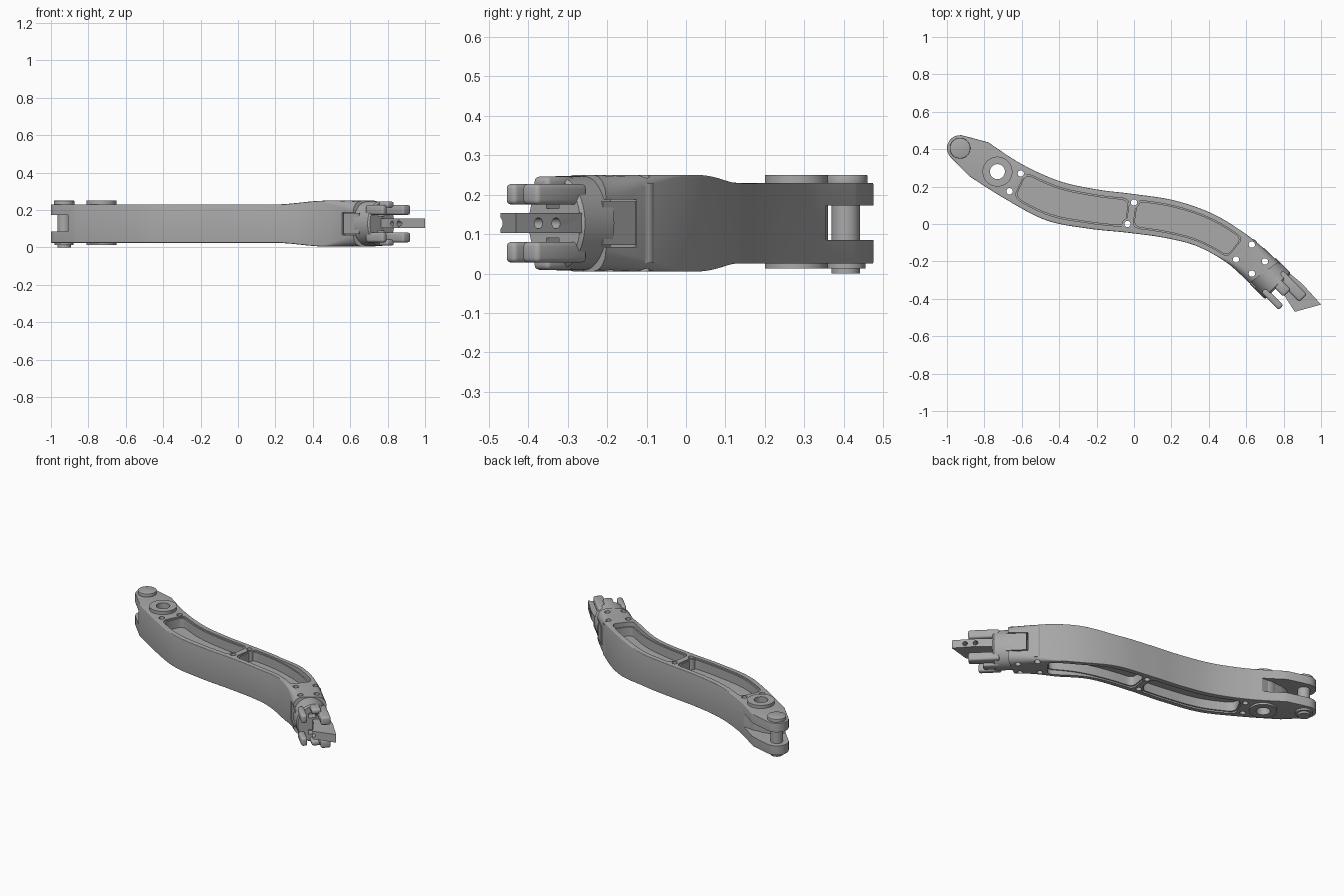
import bpy, bmesh, math
from mathutils import Matrix, Vector

old = bpy.data.objects.get("Cube")
if old:
    bpy.data.objects.remove(old, do_unlink=True)

steel = bpy.data.materials.new("satin_grey")
steel.use_nodes = True
GREY = (0.4, 0.4, 0.4, 1)
steel.diffuse_color = GREY
steel.node_tree.nodes["Principled BSDF"].inputs["Base Color"].default_value = GREY

MID = 0.1275                                   # mid height of the arm
TILT = Matrix.Rotation(math.radians(-45), 4, "Z")  # frame of the hub end
FLAT = Matrix.Identity(4)


def finish(bm, name, frame=FLAT):
    bmesh.ops.recalc_face_normals(bm, faces=bm.faces)
    bm.transform(frame)
    mesh = bpy.data.meshes.new(name)
    bm.to_mesh(mesh)
    bm.free()
    mesh.materials.append(steel)
    ob = bpy.data.objects.new(name, mesh)
    bpy.context.collection.objects.link(ob)
    return ob


def loft(rings, name, frame=FLAT):
    bm = bmesh.new()
    vs = [[bm.verts.new(p) for p in ring] for ring in rings]
    for a, b in zip(vs, vs[1:]):
        for i in range(len(a)):
            j = (i + 1) % len(a)
            bm.faces.new((a[i], a[j], b[j], b[i]))
    bm.faces.new(vs[0])
    bm.faces.new(vs[-1])
    return finish(bm, name, frame)


def prism(name, pts, z0, z1, frame=FLAT):
    return loft([[(x, y, z) for x, y in pts] for z in (z0, z1)], name, frame)


def disc(name, x, y, r, z0, z1, n=40):
    ring = [(x + r * math.cos(k * math.tau / n), y + r * math.sin(k * math.tau / n)) for k in range(n)]
    return prism(name, ring, z0, z1)


def box(name, a0, a1, p0, p1, z0, z1, frame=TILT):
    return prism(name, [(a0, p0), (a1, p0), (a1, p1), (a0, p1)], z0, z1, frame)


def modify(ob, mod):
    bpy.context.view_layer.objects.active = ob
    bpy.ops.object.modifier_apply(modifier=mod.name)


def combine(ob, other, op="DIFFERENCE"):
    mod = ob.modifiers.new("cut", "BOOLEAN")
    mod.operation, mod.object, mod.solver = op, other, "EXACT"
    modify(ob, mod)
    bpy.data.objects.remove(other, do_unlink=True)


def bevel(ob, width, segments=3):
    mod = ob.modifiers.new("round", "BEVEL")
    mod.width, mod.segments = width, segments
    modify(ob, mod)
    return ob


# Paired edge points of the S-shaped arm, back edge and front edge
BACK = [(-.78, .437), (-.6, .32), (-.4, .23), (-.2, .185), (0, .16),
        (.22, .125), (.43, .05), (.62, -.07), (.773, -.203)]
FRONT = [(-.88, .255), (-.69, .135), (-.47, .02), (-.24, -.025), (-.03, -.047),
         (.17, -.075), (.34, -.12), (.5, -.21), (.617, -.317)]


def spline(pts, t):
    i = min(int(t), len(pts) - 2)
    f = t - i
    p = [Vector(pts[max(0, min(len(pts) - 1, i + k))]) for k in (-1, 0, 1, 2)]
    return 0.5 * (2 * p[1] + (p[2] - p[0]) * f + (2 * p[0] - 5 * p[1] + 4 * p[2] - p[3]) * f * f
                  + (3 * p[1] - p[0] - 3 * p[2] + p[3]) * f ** 3)


def ramp(v, lo, hi):
    s = max(0, min(1, (v - lo) / (hi - lo)))
    return s * s * (3 - 2 * s)


def section(b, f, c):
    # Rounded rectangle standing across the arm
    ring = []
    along = (b - f).normalized()
    for end, sz, flip in ((b, 1, 0), (f, 1, 1), (f, -1, 0), (b, -1, 1)):
        out = along if end is b else -along
        h = .1025 + .02 * ramp(end.x, .2, .47)
        for k in range(5):
            a = math.pi / 2 * (1 - k / 4 if flip else k / 4)
            q = end - out * c * (1 - math.cos(a))
            ring.append((q.x, q.y, MID + sz * (h - c + c * math.sin(a))))
    return ring


# Arm body with a round tip at the fork end
PIN = Vector((-.93, .405))
rings = []
for d in (8, 20, 35, 50, 65, 80):
    polar = [PIN + .07 * Vector((math.cos(math.radians(g)), math.sin(math.radians(g))))
             for g in (150 - d, 150 + d)]
    rings.append(section(polar[0], polar[1], .004))
for k in range(65):
    t = k / 8
    rings.append(section(spline(BACK, t), spline(FRONT, t), .004 + .05 * ramp(t, 6.4, 8)))
arm = loft(rings, "arm_body")


def pocket(t0, t1, margin, z0, z1):
    # Outline following the arm, with rounded corners
    n = 24
    ends = [(0, .13), (.03, .06), (.08, .02), (.16, 0)]
    steps = [(t0 + e, s) for e, s in ends]
    steps += [(t0 + .16 + (t1 - t0 - .32) * k / n, 0) for k in range(1, n)]
    steps += [(t1 - e, s) for e, s in reversed(ends)]
    back, front = [], []
    for t, s in steps:
        b, f = spline(BACK, t), spline(FRONT, t)
        back.append(b.lerp(f, margin + s))
        front.append(f.lerp(b, margin + s))
    return prism("pocket_cutter", back + front[::-1], z0, z1)


# Lightening pockets with a shallow lip, on both faces
for t0, t1 in ((1.2, 3.88), (4.12, 6.85)):
    for sign in (1, -1):
        for grow, margin, depth in ((.03, .14, .093), (0, .18, .035)):
            z = sorted((MID + sign * depth, MID + sign * .2))
            combine(arm, pocket(t0 - grow, t1 + grow, margin, *z))

# Screw bosses and through holes
HOLES = [(-.605, .27), (-.665, .175), (0, .115), (-.035, 0),
         (.63, -.11), (.545, -.19), (.70, -.20), (.63, -.265)]
for x, y in HOLES[:6]:
    combine(arm, disc("boss", x, y, .03, .027, .228, 24), "UNION")
for x, y in HOLES:
    combine(arm, disc("hole_cutter", x, y, .017, -.1, .4, 20))
combine(arm, disc("pivot_cutter", -.73, .28, .04, -.1, .4))

# Fork slot at the pin end
combine(arm, prism("slot_cutter", [(-1.1, .27), (-.925, .27), (-.91, .285), (-.885, .32), (-.85, .343),
        (-.8, .355), (-.6, .355), (-.6, .6), (-1.1, .6)], .085, .173))

# Side notches for the hub tongue
combine(arm, box("notch_cutter", .575, .9, .1, .6, .067, .188))

# Pivot collar and fork pin
collar = disc("pivot_collar", -.73, .28, .08, .013, .25, 48)
combine(collar, disc("pivot_cutter", -.73, .28, .04, -.1, .4))
disc("fork_pin", *PIN, .036, 0, .24)
bevel(disc("pin_head", *PIN, .055, .222, .25), .003, 2)
disc("pin_foot", *PIN, .05, .013, .03)

# Hub: oval barrel with a tongue set into the arm
AXIS = .309


def oval(a, ry, rz):
    return [(a, AXIS + ry * math.cos(k * math.tau / 48), MID + rz * math.sin(k * math.tau / 48))
            for k in range(48)]


hub = loft([oval(.665, .099, .1195), oval(.77, .099, .1195), oval(.78, .092, .112)], "hub_barrel", TILT)
for z in (.06, .165):
    combine(hub, box("hub_groove_cutter", .73, .9, .28, .325, z, z + .03))
tongue = box("hub_tongue", .582, .7, .214, .402, .072, .183)
for x, y in HOLES[6:]:
    combine(tongue, disc("hole_cutter", x, y, .017, -.1, .4, 20))

# Prongs around the coupling, mirrored above and below
for side, sign in (("upper", 1), ("lower", -1)):
    for name, a0, a1, p0, p1, h0, h1 in (
            ("outer_prong", .74, .92, .33, .388, .047, .1),
            ("inner_prong", .74, .872, .222, .258, .047, .1),
            ("prong_rib", .74, .84, .29, .345, .085, .118)):
        z0, z1 = sorted((MID + sign * h0, MID + sign * h1))
        bevel(box(side + "_" + name, a0, a1, p0, p1, z0, z1), .012)

# Slanted coupling blade with cross holes
blade = prism("coupling_blade", [(.75, .304), (.83, .3), (.94, .276), (1.012, .403),
                                 (.863, .41), (.75, .4)], .103, .154, TILT)
for a in (.875, .935):
    ring = [(a + .014 * math.cos(k * math.tau / 20), MID + .014 * math.sin(k * math.tau / 20))
            for k in range(20)]
    combine(blade, loft([[(x, p, z) for x, z in ring] for p in (.2, .5)], "cross_cutter", TILT))

# Smooth curved faces, keep edges crisp
for ob in bpy.context.collection.objects:
    if ob.type == "MESH" and steel.name in ob.data.materials:
        bpy.ops.object.select_all(action="DESELECT")
        ob.select_set(True)
        bpy.context.view_layer.objects.active = ob
        bpy.ops.object.shade_smooth_by_angle(angle=math.radians(30))
